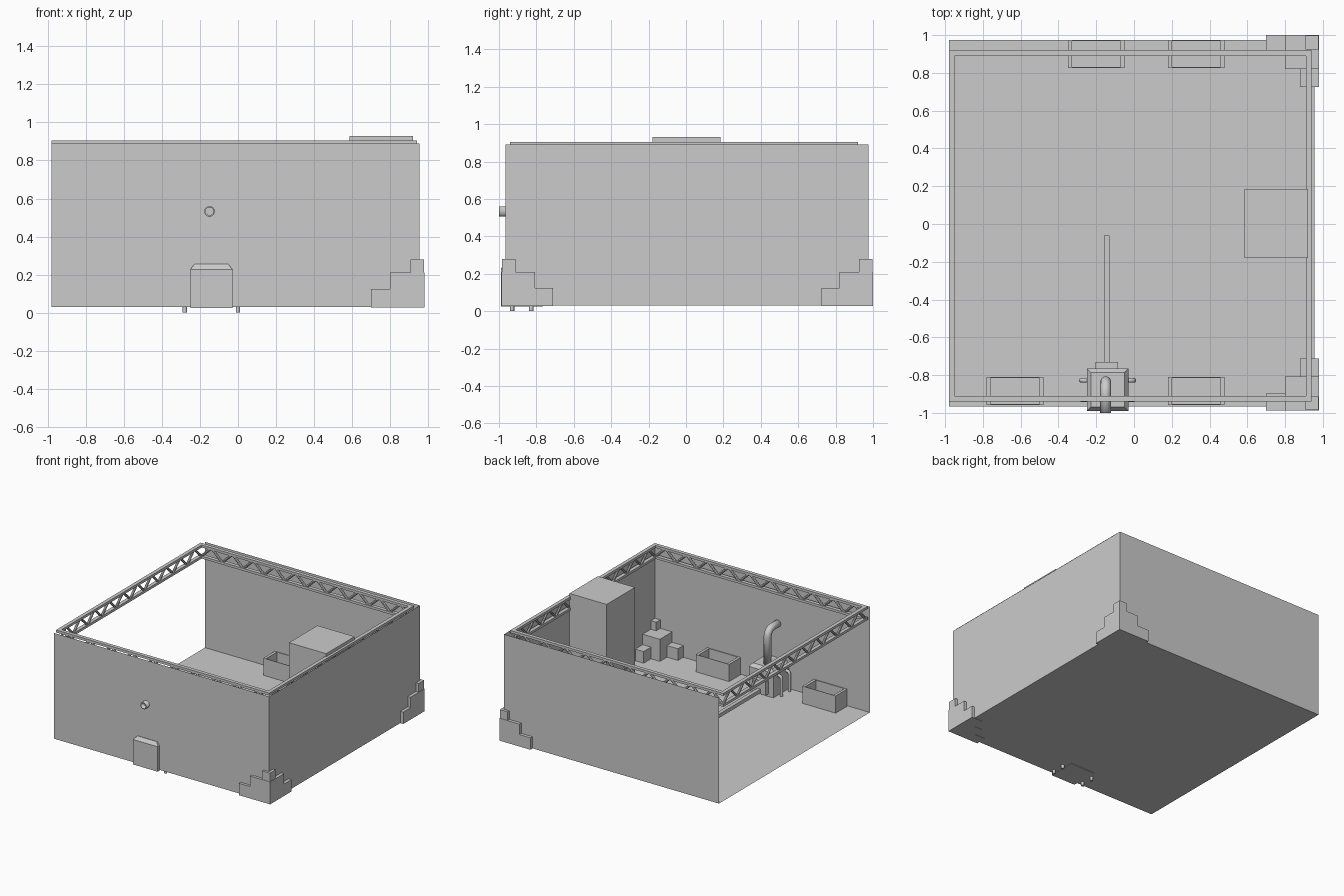
import bpy, bmesh, math
from mathutils import Vector, Matrix

if "Cube" in bpy.data.objects:
    bpy.data.objects.remove(bpy.data.objects["Cube"])


def finish(name, bm):
    mesh = bpy.data.meshes.new(name)
    bm.to_mesh(mesh)
    bm.free()
    ob = bpy.data.objects.new(name, mesh)
    bpy.context.collection.objects.link(ob)
    return ob


def add_box(bm, x0, x1, y0, y1, z0, z1):
    m = (Matrix.Translation(((x0 + x1) / 2, (y0 + y1) / 2, (z0 + z1) / 2))
         @ Matrix.Diagonal((x1 - x0, y1 - y0, z1 - z0, 1)))
    return bmesh.ops.create_cube(bm, size=1, matrix=m)["verts"]


def box(name, *b):
    bm = bmesh.new()
    add_box(bm, *b)
    return finish(name, bm)


def sheet(name, *pts):
    bm = bmesh.new()
    bm.faces.new([bm.verts.new(p) for p in pts])
    return finish(name, bm)


def add_bar(bm, p, q, w):
    p, q = Vector(p), Vector(q)
    d = q - p
    m = (Matrix.Translation((p + q) / 2) @ d.to_track_quat('Z', 'Y').to_matrix().to_4x4()
         @ Matrix.Diagonal((w, w, d.length, 1)))
    bmesh.ops.create_cone(bm, cap_ends=True, segments=8, radius1=0.5, radius2=0.5, depth=1, matrix=m)


def elbow_pipe(name, start, corner, end, bend, radius, wall=0):
    # straight pipe, quarter bend, straight pipe
    s, c, e = Vector(start), Vector(corner), Vector(end)
    u, v = (s - c).normalized(), (e - c).normalized()
    o = c + (u + v) * bend
    arc = [o - v * bend * math.cos(t) - u * bend * math.sin(t)
           for t in (math.pi / 2 * i / 8 for i in range(9))]
    pts = [s] + arc + [e]
    cu = bpy.data.curves.new(name, 'CURVE')
    cu.dimensions = '3D'
    cu.bevel_depth = radius
    cu.bevel_resolution = 3
    cu.use_fill_caps = not wall
    sp = cu.splines.new('POLY')
    sp.points.add(len(pts) - 1)
    for a, b in zip(sp.points, pts):
        a.co = (*b, 1)
    ob = bpy.data.objects.new(name, cu)
    bpy.context.collection.objects.link(ob)
    if wall:
        md = ob.modifiers.new("wall", 'SOLIDIFY')
        md.thickness = wall
        md.offset = -1
    return ob


# Room shell, open on the left side and at the top
X0, X1, Y0, Y1, Z0, Z1 = -0.98, 0.955, -0.965, 0.975, 0.03, 0.89
sheet("floor", (X0, Y0, Z0), (X1, Y0, Z0), (X1, Y1, Z0), (X0, Y1, Z0))
sheet("front_wall", (X0, Y0, Z0), (X1, Y0, Z0), (X1, Y0, Z1), (X0, Y0, Z1))
sheet("right_wall", (X1, Y0, Z0), (X1, Y1, Z0), (X1, Y1, Z1), (X1, Y0, Z1))
sheet("back_wall", (X1, Y1, Z0), (X0, Y1, Z0), (X0, Y1, Z1), (X1, Y1, Z1))


# Roof trusses: two chords with zigzag braces
def truss(name, a, b, bays=20):
    a, b = Vector((*a, 0)), Vector((*b, 0))
    lo, hi, h = 0.805, 0.895, 0.015
    bm = bmesh.new()
    xs, ys = sorted((a.x, b.x)), sorted((a.y, b.y))
    for z in (lo, hi):
        add_box(bm, xs[0] - h, xs[1] + h, ys[0] - h, ys[1] + h, z - 0.01, z + 0.01)
    for i in range(bays):
        p, q = a.lerp(b, i / bays), a.lerp(b, (i + 1) / bays)
        p.z, q.z = (lo, hi) if i % 2 == 0 else (hi, lo)
        add_bar(bm, p, q, 0.02)
    return finish(name, bm)


corners = [(-0.965, -0.925), (0.925, -0.925), (0.925, 0.905), (-0.965, 0.905)]
for i, side in enumerate(("front", "right", "back", "left")):
    truss(side + "_truss", corners[i], corners[(i + 1) % 4])

# Crate stacks in the two right corners
for side, s, edge in (("front", -1, 0.987), ("back", 1, 1.0)):
    def crate(name, x0, x1, d0, d1, z0, z1):
        y = sorted((s * (edge - d0), s * (edge - d1)))
        box(f"{side}_{name}", x0, x1, y[0], y[1], z0, z1)
    crate("large_crate", 0.80, 0.98, 0, 0.18, 0.028, 0.21)
    crate("left_crate", 0.70, 0.80, 0, 0.09, 0.028, 0.125)
    crate("side_crate", 0.88, 0.98, 0.18, 0.275, 0.028, 0.125)
    crate("top_crate", 0.907, 0.977, 0.003, 0.075, 0.21, 0.28)


# Open storage bins along the front and back walls
def bin_box(name, x, y):
    bm = bmesh.new()
    add_box(bm, x - 0.15, x + 0.15, y - 0.074, y + 0.074, 0.03, 0.17)
    top = max(bm.faces, key=lambda f: f.calc_center_median().z)
    bmesh.ops.inset_region(bm, faces=[top], thickness=0.03)
    for v in top.verts:
        v.co.y = y + (v.co.y - y) * 1.3
    inner = bmesh.ops.extrude_face_region(bm, geom=[top])["geom"]
    bmesh.ops.translate(bm, vec=(0, 0, -0.11), verts=[g for g in inner if isinstance(g, bmesh.types.BMVert)])
    if top.is_valid:
        bmesh.ops.delete(bm, geom=[top], context='FACES_ONLY')
    return finish(name, bm)


bin_box("front_left_bin", -0.63, -0.885)
bin_box("front_right_bin", 0.33, -0.885)
bin_box("back_left_bin", -0.20, 0.90)
bin_box("back_right_bin", 0.33, 0.90)

# Tall cabinet by the right wall
box("tall_cabinet", 0.585, 0.92, -0.18, 0.185, 0.03, 0.93)

# Furnace with chamfered top
bm = bmesh.new()
add_box(bm, -0.25, -0.03, -0.99, -0.765, 0.025, 0.228)
top = max(bm.faces, key=lambda f: f.calc_center_median().z)
bmesh.ops.inset_region(bm, faces=[top], thickness=0.03)
for v in top.verts:
    v.co.z = 0.255
finish("furnace", bm)
box("furnace_mouth", -0.205, -0.085, -0.765, -0.73, 0.05, 0.16)
box("pour_channel", -0.16, -0.13, -0.73, -0.06, 0.06, 0.09)

# Side pipes running down through the floor
for x, d, side in ((-0.25, -1, "left"), (-0.03, 1, "right")):
    for y, n in ((-0.93, "front"), (-0.828, "rear")):
        elbow_pipe(f"{side}_{n}_pipe", (x, y, 0.19), (x + d * 0.03, y, 0.19),
                   (x + d * 0.03, y, 0.0), 0.022, 0.012)

# Flue that bends out through the front wall
elbow_pipe("flue", (-0.15, -0.835, 0.24), (-0.15, -0.835, 0.533), (-0.15, -1.0, 0.533), 0.06, 0.029, 0.008)
